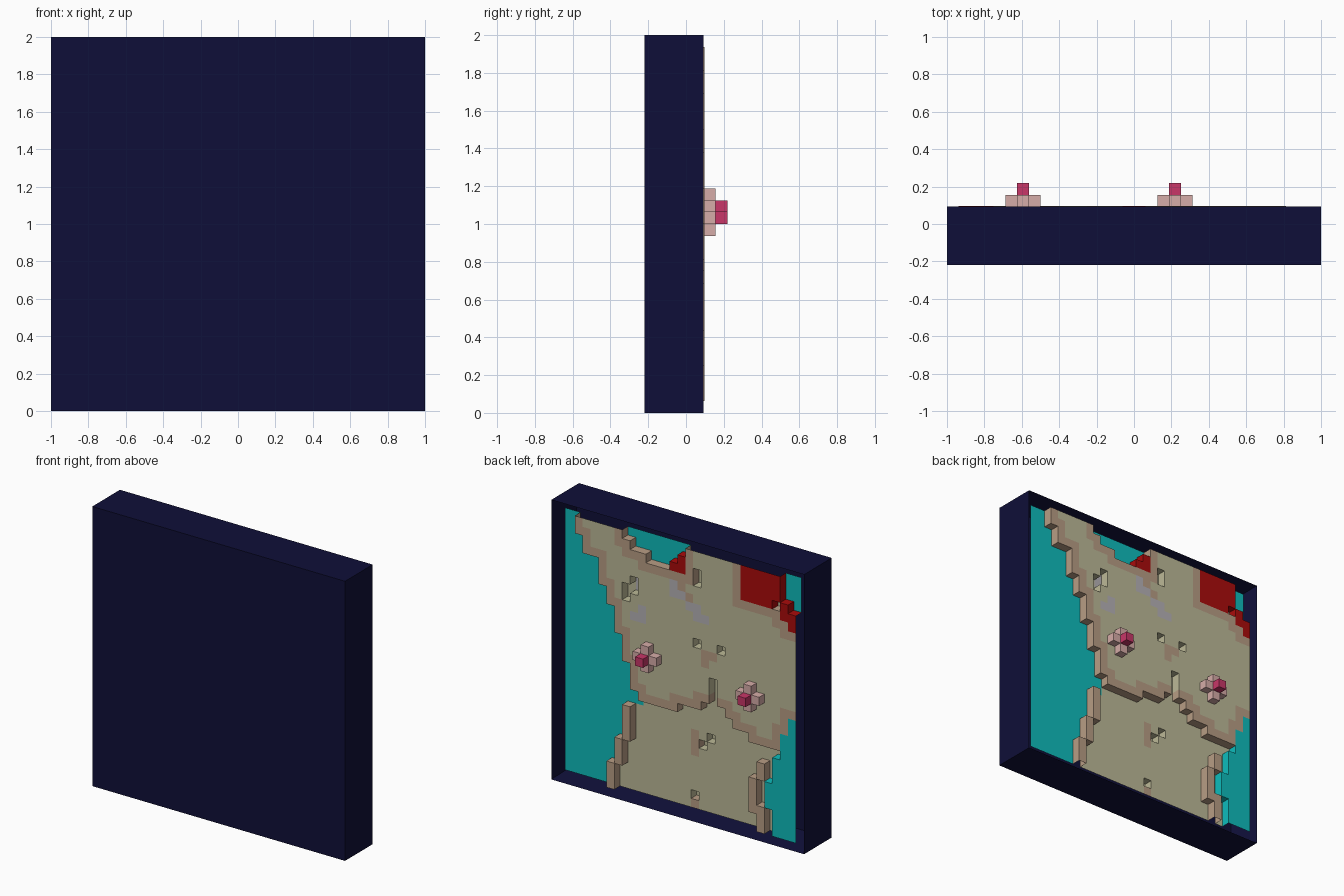
import bpy, bmesh
from mathutils import Vector, Matrix

cube = bpy.data.objects.get("Cube")
if cube:
    bpy.data.objects.remove(cube)

S = 0.0625                 # cell size
N = 32                     # cells along each side
BACK, RIM = -0.21875, 0.09375


def lin(c):
    c /= 255
    return c / 12.92 if c <= 0.04045 else ((c + 0.055) / 1.055) ** 2.4


def material(name, *rgb):
    m = bpy.data.materials.new(name)
    m.use_nodes = True
    col = tuple(lin(c) for c in rgb) + (1,)
    m.diffuse_color = col
    bsdf = m.node_tree.nodes["Principled BSDF"]
    bsdf.inputs["Base Color"].default_value = col
    bsdf.inputs["Roughness"].default_value = 0.9
    return m


navy = material("navy", 15, 15, 56)
grass = material("pale_grass", 188, 185, 151)
earth = material("brown_earth", 184, 157, 133)
stone = material("grey_stone", 182, 178, 182)
water = material("teal_water", 14, 188, 188)
red = material("red_rock", 170, 11, 11)
pink = material("blossom_pink", 214, 172, 168)
crimson = material("crimson", 200, 54, 104)


def finish(bm, name, mats):
    me = bpy.data.meshes.new(name)
    bm.to_mesh(me)
    bm.free()
    for m in mats:
        me.materials.append(m)
    ob = bpy.data.objects.new(name, me)
    bpy.context.collection.objects.link(ob)
    return ob


# Frame: a slab with a recessed tray on its back face
bm = bmesh.new()
bmesh.ops.create_cube(bm, size=1)
for v in bm.verts:
    v.co = (v.co.x * 2, BACK if v.co.y < 0 else RIM, (v.co.z + 0.5) * 2)
bm.normal_update()
face = [f for f in bm.faces if f.normal.y > 0.9]
bmesh.ops.inset_region(bm, faces=face, thickness=S)
for v in face[0].verts:
    v.co.y -= 3.5 * S
finish(bm, "frame", [navy])

# Terrain plan: columns run from +x to -x, rows from the top down
GRASS, EARTH, STONE, WATER, RED = range(5)
level, kind = {}, {}


def put(cols, rows, lev=None, k=None):
    for c in range(cols[0], cols[1] + 1):
        for r in range(rows[0], rows[1] + 1):
            if lev is not None:
                level[c, r] = lev
            if k is not None:
                kind[c, r] = k


put((1, 30), (1, 30), 1, GRASS)

# Left sea, its right shore given per row
for r in range(1, 31):
    shore = next(c for last, c in ((2, 3), (4, 4), (7, 6), (9, 7), (12, 8), (15, 9),
                                   (18, 10), (20, 11), (24, 9), (27, 8), (30, 7)) if r <= last)
    put((1, shore - 1), (r, r), 1, WATER)

# Upper plateau, last row given per column
ends = [3, 5, 5, 8, 10, 13, 16, 19, 20, 20, 20, 20, 20, 19, 19, 19, 18, 15,
        18, 19, 20, 20, 21, 21, 21, 21, 19, 17]
for c, end in enumerate(ends, start=3):
    put((c, c), (1, end - 1), 2, GRASS)

# Raised right-hand water below the plateau
put((30, 30), (17, 21), 2, WATER)
put((29, 29), (19, 21), 2, WATER)
put((28, 30), (22, 30), 2, WATER)
put((27, 27), (25, 27), 2, WATER)

# Top pool and corner pool
for c, last in ((9, 1), (10, 2), (11, 2), (12, 3), (13, 3), (14, 3), (15, 2), (16, 1)):
    put((c, c), (1, last), 1, WATER)
put((29, 30), (1, 3), 1, WATER)
put((30, 30), (4, 4), 1, WATER)

# Brown banks wherever the plateau drops or meets red rock
reds = [((24, 28), (1, 4)), ((29, 29), (4, 5)), ((30, 30), (5, 6)),
        ((15, 15), (3, 3)), ((16, 16), (2, 3))]
for cols, rows in reds:
    put(cols, rows, 2, RED)
near = [(a, b) for a in (-1, 0, 1) for b in (-1, 0, 1)]
banks = []
for (c, r), k in kind.items():
    if k == GRASS and level[c, r] == 2:
        for a, b in near:
            q = (c + a, r + b)
            slot = q[0] == 20 and 14 < q[1] < 18
            if q in kind and not slot and (level[q] < 2 or kind[q] in (RED, WATER)):
                banks.append((c, r))
for p in banks:
    kind[p] = EARTH

# Coastal ridges
for c, a, b in ((9, 21, 24), (8, 25, 27), (7, 28, 30), (26, 23, 24), (25, 25, 28), (26, 28, 30)):
    put((c, c), (a, b), 2, EARTH)

# Stone and earth patches
for c, r in ((10, 10), (11, 10), (11, 9), (15, 5), (15, 6), (16, 6), (17, 7), (18, 7),
             (18, 8), (19, 8), (10, 7), (10, 6)):
    kind[c, r] = STONE
for c, a, b in ((16, 5, 5), (17, 6, 6), (19, 12, 13), (20, 12, 12), (17, 22, 24), (17, 30, 30)):
    put((c, c), (a, b), None, EARTH)

# Pits, one cell deep
for c, a, b in ((9, 7, 8), (10, 6, 7), (18, 3, 4), (18, 11, 11), (21, 11, 11), (28, 4, 4),
                (18, 23, 23), (19, 22, 22), (17, 29, 29)):
    for r in range(a, b + 1):
        level[c, r] -= 1
        if kind[c, r] == RED:
            kind[c, r] = GRASS


def depth(lev):
    return RIM + (lev - 2) * S + (0.003 if lev == 2 else 0)


def corner(c, r, y):
    return Vector((1 - c * S, y, 2 - r * S))


# Terrain mesh: one top per cell and walls down to lower neighbours
bm = bmesh.new()


def quad(pts, normal, mat):
    f = bm.faces.new([bm.verts.new(p) for p in pts])
    f.normal_update()
    if f.normal.dot(normal) < 0:
        f.normal_flip()
    f.material_index = mat


for (c, r), lev in level.items():
    y, k = depth(lev), kind[c, r]
    quad([corner(c + a, r + b, y) for a, b in ((0, 0), (1, 0), (1, 1), (0, 1))], Vector((0, 1, 0)), k)
    for dc, dr, p, q in ((-1, 0, (0, 0), (0, 1)), (1, 0, (1, 0), (1, 1)),
                         (0, -1, (0, 0), (1, 0)), (0, 1, (0, 1), (1, 1))):
        low = level.get((c + dc, r + dr), 2)
        if low < lev:
            yl = depth(low)
            quad([corner(c + p[0], r + p[1], y), corner(c + q[0], r + q[1], y),
                  corner(c + q[0], r + q[1], yl), corner(c + p[0], r + p[1], yl)],
                 Vector((-dc, 0, -dr)), k)
bmesh.ops.remove_doubles(bm, verts=bm.verts, dist=1e-4)
finish(bm, "terrain", [grass, earth, stone, water, red])


# Flowers: a cross of five petals with a raised heart
def flower(name, c, r):
    bm = bmesh.new()
    for dc, dr, up in ((0, 0, 0), (1, 0, 0), (-1, 0, 0), (0, 1, 0), (0, -1, 0), (0, 0, 1)):
        at = corner(c + dc + 0.5, r + dr + 0.5, RIM + (up + 0.5) * S)
        vs = bmesh.ops.create_cube(bm, size=S, matrix=Matrix.Translation(at))["verts"]
        for f in {f for v in vs for f in v.link_faces}:
            f.material_index = up
    finish(bm, name, [pink, crimson])


flower("left_flower", 12, 14)
flower("right_flower", 25, 15)
